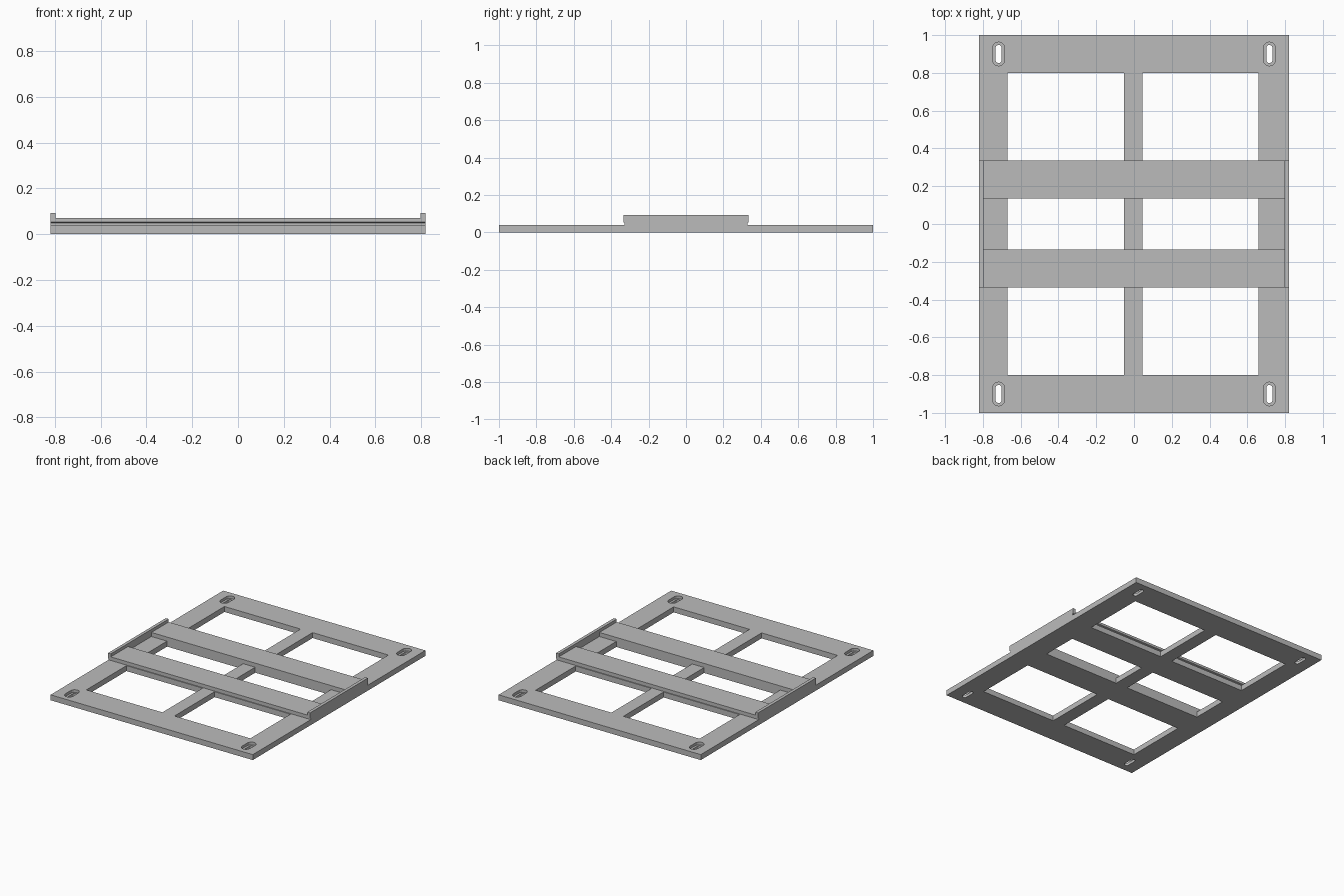
import bpy, bmesh, math

cube = bpy.data.objects.get("Cube")
if cube:
    bpy.data.objects.remove(cube, do_unlink=True)

HALF_X, HALF_Y = 0.82, 1.0
PLATE, BAR_TOP, WALL_TOP = 0.04, 0.07, 0.092
BAR_OUT, BAR_IN, WALL_X = 0.335, 0.135, 0.797
LIP_Z, LIP = 0.053, 0.007

grey = bpy.data.materials.new("matte grey")
grey.use_nodes = True
colour = (0.5, 0.5, 0.5, 1)
grey.diffuse_color = colour
grey.node_tree.nodes["Principled BSDF"].inputs["Base Color"].default_value = colour


def finish(name, bm):
    bmesh.ops.recalc_face_normals(bm, faces=bm.faces)
    mesh = bpy.data.meshes.new(name)
    bm.to_mesh(mesh)
    bm.free()
    mesh.materials.append(grey)
    obj = bpy.data.objects.new(name, mesh)
    bpy.context.collection.objects.link(obj)
    return obj


def prism(name, outline, offset):
    """Extrude a closed outline of 3D points along an offset."""
    bm = bmesh.new()
    face = bm.faces.new([bm.verts.new(p) for p in outline])
    new = bmesh.ops.extrude_face_region(bm, geom=[face])["geom"]
    bmesh.ops.translate(bm, vec=offset, verts=[v for v in new if isinstance(v, bmesh.types.BMVert)])
    return finish(name, bm)


def box(name, x0, x1, y0, y1, z0, z1):
    return prism(name, [(x0, y0, z0), (x1, y0, z0), (x1, y1, z0), (x0, y1, z0)], (0, 0, z1 - z0))


def slot(name, x, y, width, length, z0, z1):
    r, pts = width / 2, []
    for i in range(18):
        a = math.pi * (i % 9) / 8 + (math.pi if i > 8 else 0)
        end = (length / 2 - r) * (1 if i < 9 else -1)
        pts.append((x + r * math.cos(a), y + end + r * math.sin(a), z0))
    return prism(name, pts, (0, 0, z1 - z0))


def cut(target, cutter):
    mod = target.modifiers.new("cut", 'BOOLEAN')
    mod.operation, mod.solver, mod.object = 'DIFFERENCE', 'EXACT', cutter
    bpy.context.view_layer.objects.active = target
    bpy.ops.object.modifier_apply(modifier=mod.name)
    bpy.data.objects.remove(cutter, do_unlink=True)


# Base plate with six windows
plate = box("base_plate", -HALF_X, HALF_X, -HALF_Y, HALF_Y, 0, PLATE)
for x0, x1 in ((-0.67, -0.053), (0.045, 0.66)):
    for y0, y1 in ((-0.8, -BAR_OUT), (-BAR_IN, BAR_IN), (BAR_OUT, 0.8)):
        cut(plate, box("window_cutter", x0, x1, y0, y1, -0.1, 0.1))

# Countersunk mounting slots in the corners
for x in (-0.717, 0.717):
    for y in (-0.9, 0.9):
        cut(plate, slot("recess_cutter", x, y, 0.064, 0.126, PLATE / 2, 0.1))
        cut(plate, slot("slot_cutter", x, y, 0.032, 0.096, -0.1, 0.1))

# Raised cross bars, undercut along their outer edge
for name, s in (("front_bar", -1), ("back_bar", 1)):
    profile = [(BAR_IN, PLATE), (BAR_OUT - LIP, PLATE), (BAR_OUT - LIP, LIP_Z - 0.004),
               (BAR_OUT, LIP_Z), (BAR_OUT, BAR_TOP), (BAR_IN, BAR_TOP)]
    prism(name, [(-WALL_X, s * y, z) for y, z in profile], (2 * WALL_X, 0, 0))

# Side walls that close the ends of the bars
half = [(BAR_OUT - LIP, PLATE), (BAR_OUT - LIP, LIP_Z - 0.004), (BAR_OUT, LIP_Z), (BAR_OUT, WALL_TOP)]
outline = half + [(-y, z) for y, z in reversed(half)]
for name, s in (("right_wall", -1), ("left_wall", 1)):
    prism(name, [(s * WALL_X, y, z) for y, z in outline], (s * (HALF_X - WALL_X), 0, 0))
